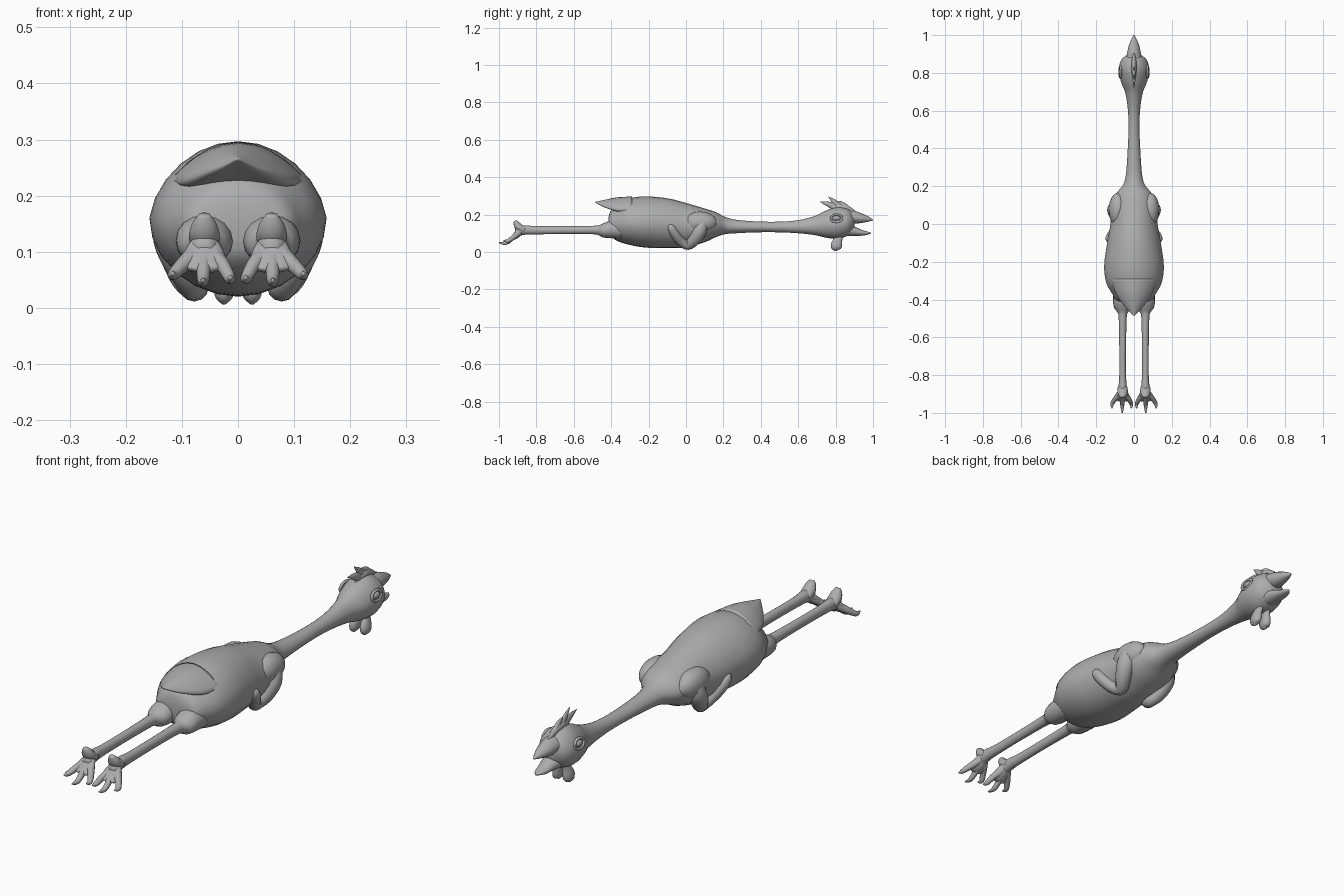
import bpy, bmesh, math
from mathutils import Vector

cube = bpy.data.objects.get("Cube")
if cube:
    bpy.data.objects.remove(cube)

rubber = bpy.data.materials.new("grey rubber")
rubber.use_nodes = True
GREY = (0.42, 0.42, 0.42, 1)
rubber.diffuse_color = GREY
rubber.node_tree.nodes["Principled BSDF"].inputs["Base Color"].default_value = GREY


def smooth_rows(rows, steps):
    """Catmull-Rom interpolation through rows of equal length."""
    out = []
    for i in range(len(rows) - 1):
        a, b, c, d = (rows[max(0, min(len(rows) - 1, i + k))] for k in (-1, 0, 1, 2))
        for s in range(steps):
            t = s / steps
            out.append([q + t / 2 * (r - p + t * (2 * p - 5 * q + 4 * r - u + t * (3 * (q - r) + u - p)))
                        for p, q, r, u in zip(a, b, c, d)])
    return out + [list(rows[-1])]


def skin(name, rings):
    """Join closed rings of points into a capped, smooth mesh."""
    bm = bmesh.new()
    loops = [[bm.verts.new(p) for p in ring] for ring in rings]
    n = len(loops[0])
    for a, b in zip(loops, loops[1:]):
        for i in range(n):
            bm.faces.new((a[i], a[(i + 1) % n], b[(i + 1) % n], b[i]))
    bm.faces.new(loops[0])
    bm.faces.new(loops[-1])
    bmesh.ops.recalc_face_normals(bm, faces=bm.faces)
    mesh = bpy.data.meshes.new(name)
    bm.to_mesh(mesh)
    bm.free()
    mesh.materials.append(rubber)
    mesh.polygons.foreach_set("use_smooth", [True] * len(mesh.polygons))
    obj = bpy.data.objects.new(name, mesh)
    bpy.context.collection.objects.link(obj)
    return obj


def loft(name, rows, x=0, peak=0.0, arch=0.0, sides=24, steps=4):
    """Rows are (y, bottom, top, half width); peak narrows the top, arch hollows the underside."""
    rings = []
    for y, lo, hi, w in smooth_rows(rows, steps):
        ring = []
        for k in range(sides):
            c, s = math.cos(k * math.tau / sides), math.sin(k * math.tau / sides)
            px = w * c * (1 - peak * max(0, s))
            pz = (lo + hi) / 2 + (hi - lo) / 2 * s - arch * w * c * c
            ring.append((x + px, y, pz))
        rings.append(ring)
    return skin(name, rings)


def tube(name, rows, flat=1.0, sides=12, steps=4):
    """Tapered tube through (x, y, z, radius); flat squeezes it along x."""
    rows = smooth_rows(rows, steps)
    pts = [Vector(r[:3]) for r in rows]
    rings = []
    for i, r in enumerate(rows):
        d = (pts[min(i + 1, len(pts) - 1)] - pts[max(i - 1, 0)]).normalized()
        u = (Vector((1, 0, 0)) - d * d.x).normalized()
        v = d.cross(u)
        rad = max(r[3], 0.001)
        rings.append([pts[i] + rad * (u * flat * math.cos(k * math.tau / sides) + v * math.sin(k * math.tau / sides))
                      for k in range(sides)])
    return skin(name, rings)


def ball(name, centre, size):
    y, z, h = centre[1], centre[2], size[2]
    rows = [(y + size[1] * math.sin(a), z - h * math.cos(a), z + h * math.cos(a), size[0] * math.cos(a))
            for a in (math.pi * (k / 12 - 0.5) for k in range(13))]
    return loft(name, rows, x=centre[0], sides=16, steps=1)


# Body, neck and head in one long skin
loft("body_neck_head", [
    (-.415, .12, .18, .045), (-.405, .09, .215, .09), (-.37, .06, .25, .115), (-.31, .04, .285, .147),
    (-.22, .024, .297, .158), (-.1, .02, .287, .142), (0, .025, .262, .125), (.1, .052, .232, .118),
    (.16, .08, .213, .095), (.21, .095, .187, .056), (.27, .1, .172, .042), (.38, .105, .163, .034),
    (.5, .105, .162, .029), (.6, .1, .17, .032), (.69, .09, .193, .045), (.75, .076, .222, .068),
    (.81, .07, .24, .08), (.86, .085, .232, .072), (.885, .105, .215, .052), (.9, .125, .2, .028)], peak=.12)

# Pointed tail, hollow beneath
loft("tail", [(-.29, .23, .296, .12), (-.36, .22, .293, .1), (-.42, .235, .282, .063),
              (-.46, .25, .273, .028), (-.485, .264, .268, .003)], peak=.12, arch=.3)

# Open beak
loft("upper_beak", [(.85, .16, .222, .045), (.9, .152, .22, .037), (.94, .155, .206, .029),
                    (.975, .162, .19, .016), (1, .168, .173, .002)], peak=.2, sides=16)
loft("lower_beak", [(.85, .085, .15, .045), (.9, .085, .136, .034), (.94, .087, .118, .026),
                    (.97, .092, .109, .016), (.988, .098, .103, .002)], sides=16)

# Comb of three swept spikes over a low ridge
for i, (base, ty, tz) in enumerate([(.79, .717, .268), (.815, .762, .295), (.845, .81, .272)]):
    tube(f"comb_spike_{i + 1}", [(0, base + .02, .215, .024), (0, base, .243, .019),
                                 (0, (base + ty) / 2, (.24 + tz) / 2 + .004, .012), (0, ty, tz, .001)], flat=.55)
tube("comb_ridge", [(0, .77, .225, .005), (0, .81, .238, .02), (0, .86, .232, .018), (0, .91, .21, .004)], flat=.7)

for side, s in (("left", 1), ("right", -1)):
    # Eye: lid ring with an eyeball
    ring = [(s * (.073 - .003 * math.sin(a)), .805 + .03 * math.cos(a), .18 + .02 * math.sin(a), .006)
            for a in (k * math.tau / 16 for k in range(17))]
    tube(f"{side}_eyelid", ring, sides=8, steps=2)
    ball(f"{side}_eye", (s * .068, .805, .18), (.014, .022, .014))

    # Wattle hanging under the beak
    tube(f"{side}_wattle", [(s * .015, .83, .1, .015), (s * .02, .815, .07, .022), (s * .024, .805, .038, .03),
                            (s * .025, .8, .018, .024), (s * .025, .8, .006, .004)], flat=.62)

    # Shoulder and folded wing
    ball(f"{side}_shoulder", (s * .085, .075, .158), (.049, .09, .058))
    tube(f"{side}_wing", [(s * .1, .09, .165, .03), (s * .106, .075, .115, .037), (s * .095, .045, .067, .033),
                          (s * .078, .01, .037, .026), (s * .092, -.027, .056, .025), (s * .117, -.058, .095, .025),
                          (s * .132, -.08, .13, .02), (s * .134, -.09, .148, .004)])

    # Hip and straight leg
    loft(f"{side}_leg", [(-.34, .07, .17, .05), (-.41, .074, .165, .051), (-.445, .078, .152, .044),
                         (-.468, .09, .142, .028), (-.5, .095, .14, .021), (-.65, .096, .138, .018),
                         (-.8, .094, .138, .018), (-.86, .092, .142, .022), (-.9, .085, .135, .024),
                         (-.915, .095, .12, .012)], x=s * .06, sides=16)

    # Webbed foot with rear spur and three toes
    loft(f"{side}_foot_web", [(-.87, .1, .135, .018), (-.895, .078, .13, .03), (-.915, .066, .108, .039),
                              (-.93, .062, .088, .036), (-.94, .066, .076, .02)], x=s * .06, sides=16)
    tube(f"{side}_spur", [(s * .06, -.865, .115, .02), (s * .06, -.893, .132, .021),
                          (s * .06, -.907, .152, .016), (s * .06, -.915, .166, .008)], flat=1.3)
    for toe, tx, ty, tz in (("outer", .116, -.975, .062), ("middle", .062, -1, .05), ("inner", .014, -.975, .055)):
        mx = .06 + (tx - .06) * .75
        tube(f"{side}_{toe}_toe", [(s * .06, -.878, .115, .016), (s * (.06 + mx) / 2, -.905, .093, .016),
                                   (s * mx, -.93, .073, .013), (s * tx, (ty - .93) / 2, tz - .003, .01),
                                   (s * tx, ty, tz, .003)], sides=10)
